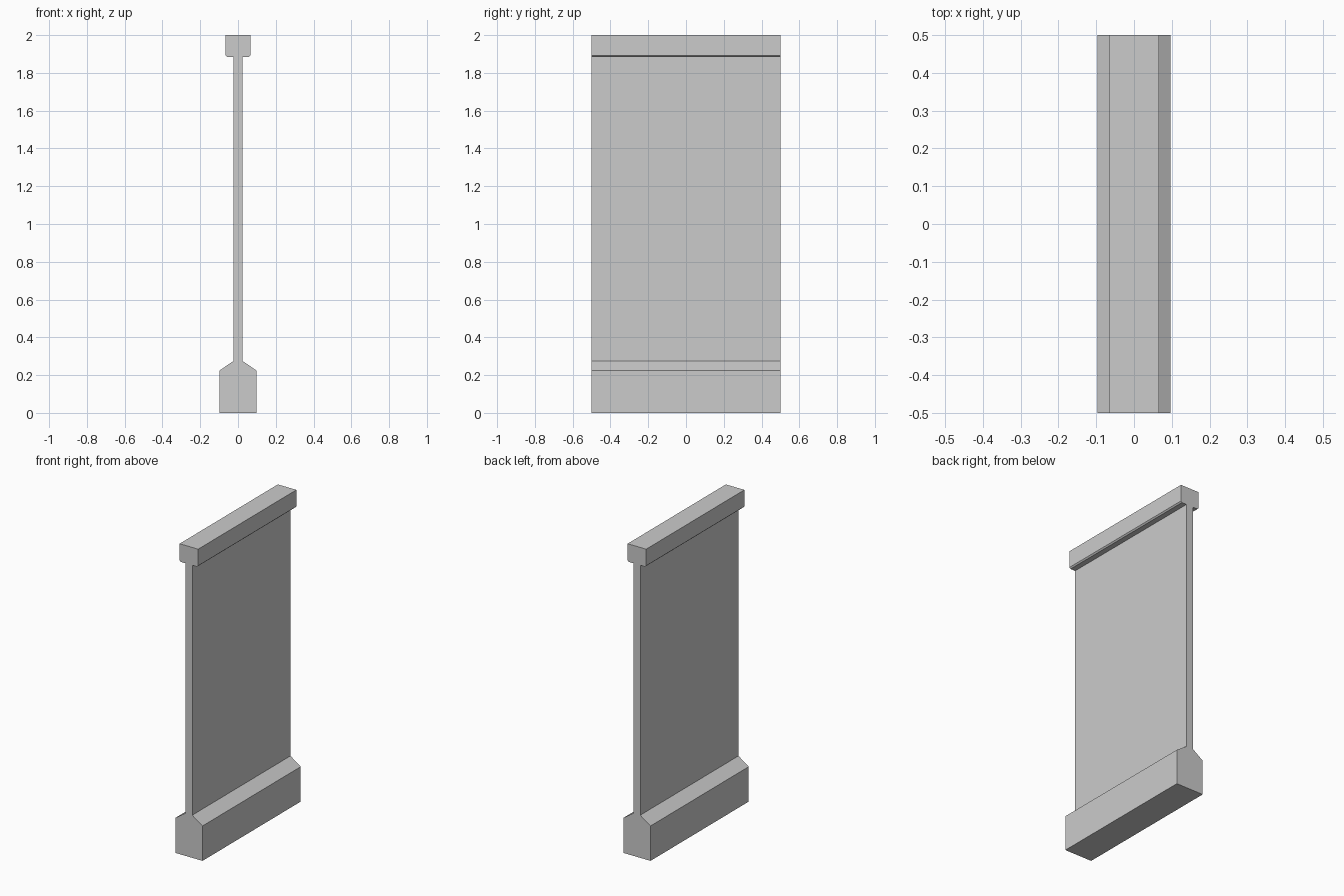
import bpy
import bmesh

if "Cube" in bpy.data.objects:
    bpy.data.objects.remove(bpy.data.objects["Cube"])

LENGTH = 1.0

# Right half of the wall cross-section (x, z), from base to cap
half = [
    (0.097, 0.0), (0.097, 0.225),      # plinth
    (0.024, 0.275), (0.024, 1.885),    # sloped shoulder and thin panel
    (0.058, 1.885), (0.066, 1.893),    # chamfered underside of the cap
    (0.066, 2.0),
]
# Mirror the half to close the outline
outline = half + [(-x, z) for x, z in reversed(half)]

# Extrude the cross-section along y
bm = bmesh.new()
face = bm.faces.new([bm.verts.new((x, -LENGTH / 2, z)) for x, z in outline])
result = bmesh.ops.extrude_face_region(bm, geom=[face], use_keep_orig=True)
moved = [v for v in result["geom"] if isinstance(v, bmesh.types.BMVert)]
bmesh.ops.translate(bm, verts=moved, vec=(0, LENGTH, 0))
bmesh.ops.recalc_face_normals(bm, faces=bm.faces)

mesh = bpy.data.meshes.new("wall_panel")
bm.to_mesh(mesh)
bm.free()
bpy.context.collection.objects.link(bpy.data.objects.new("wall_panel", mesh))
